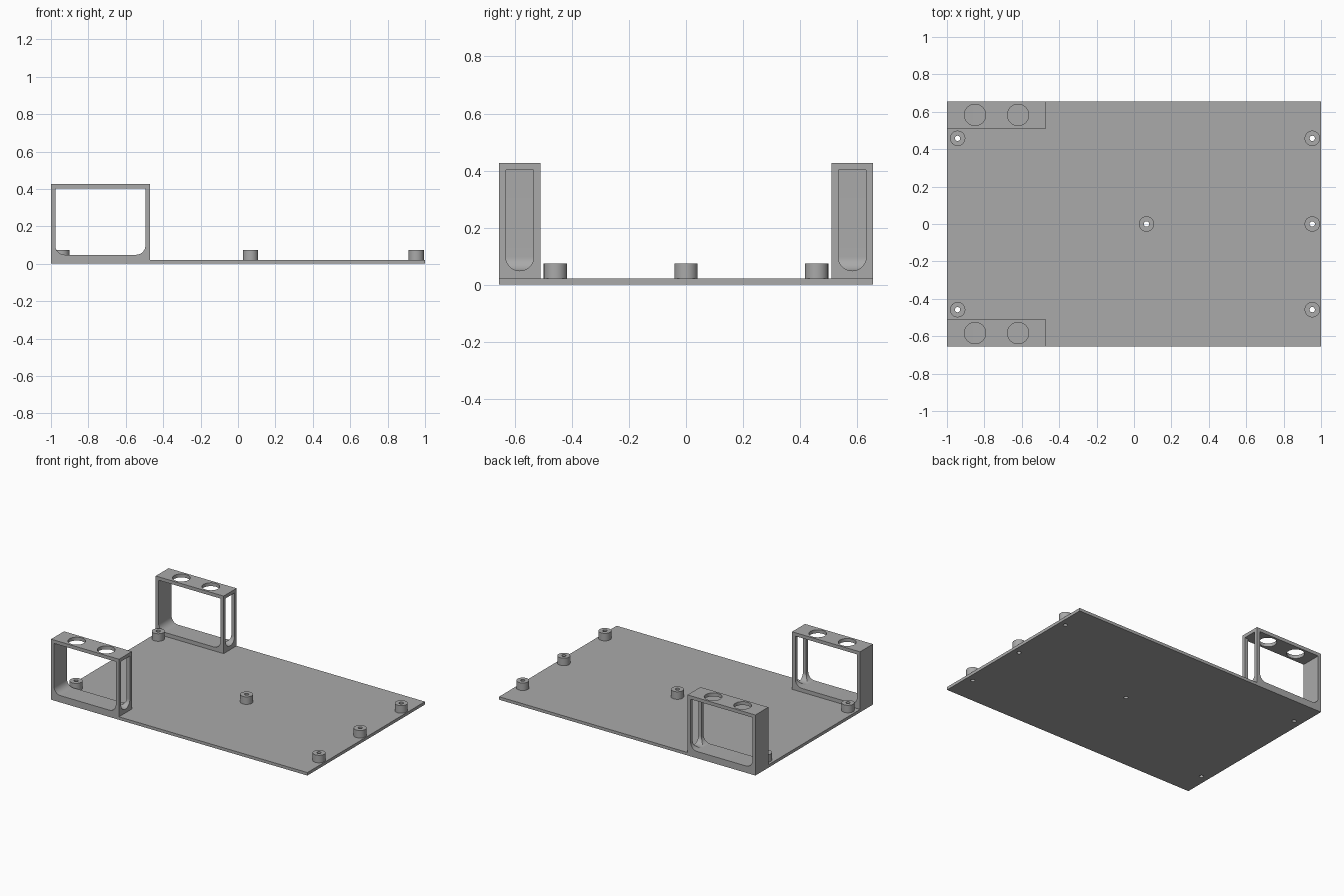
import bpy, bmesh
from math import sin, cos, pi, radians
from mathutils import Vector

cube = bpy.data.objects.get("Cube")
if cube:
    bpy.data.objects.remove(cube, do_unlink=True)

grey = bpy.data.materials.new("plain_grey")
grey.use_nodes = True
colour = (0.4, 0.4, 0.4, 1)
grey.diffuse_color = colour
grey.node_tree.nodes["Principled BSDF"].inputs["Base Color"].default_value = colour

HALF_Y = 0.655
BOARD_TOP = 0.021
POST_TOP = 0.074
TOP = 0.427


def prism(name, points, direction):
    """Extrude a closed outline of 3D points along a direction."""
    bm = bmesh.new()
    face = bm.faces.new([bm.verts.new(p) for p in points])
    geom = bmesh.ops.extrude_face_region(bm, geom=[face])["geom"]
    moved = [g for g in geom if isinstance(g, bmesh.types.BMVert)]
    bmesh.ops.translate(bm, verts=moved, vec=Vector(direction))
    bmesh.ops.recalc_face_normals(bm, faces=bm.faces[:])
    mesh = bpy.data.meshes.new(name)
    bm.to_mesh(mesh)
    bm.free()
    mesh.materials.append(grey)
    obj = bpy.data.objects.new(name, mesh)
    bpy.context.collection.objects.link(obj)
    return obj


def box(name, x0, x1, y0, y1, z0, z1):
    return prism(name, [(x0, y0, z0), (x1, y0, z0), (x1, y1, z0), (x0, y1, z0)],
                 (0, 0, z1 - z0))


def cylinder(name, x, y, r, z0, z1, sides=48):
    ring = [2 * pi * i / sides for i in range(sides)]
    return prism(name, [(x + r * cos(a), y + r * sin(a), z0) for a in ring],
                 (0, 0, z1 - z0))


def rounded_window(u0, u1, z0, z1, r, steps=12):
    """Rectangle whose two lower corners are rounded, as (u, z) pairs."""
    quarter = [pi / 2 * i / steps for i in range(steps + 1)]
    left = [(u0 + r - r * cos(a), z0 + r - r * sin(a)) for a in quarter]
    right = [(u1 - r + r * sin(a), z0 + r - r * cos(a)) for a in quarter]
    return left + right + [(u1, z1), (u0, z1)]


def cut(obj, cutters):
    """Subtract the cutters, bake the result and remove them."""
    for c in cutters:
        c.hide_render = True
        mod = obj.modifiers.new("cut", "BOOLEAN")
        mod.operation, mod.solver, mod.object = "DIFFERENCE", "EXACT", c
    graph = bpy.context.evaluated_depsgraph_get()
    mesh = bpy.data.meshes.new_from_object(obj.evaluated_get(graph))
    obj.modifiers.clear()
    obj.data = mesh
    for c in cutters:
        bpy.data.objects.remove(c, do_unlink=True)


def smooth(obj):
    bpy.ops.object.select_all(action="DESELECT")
    obj.select_set(True)
    bpy.context.view_layer.objects.active = obj
    bpy.ops.object.shade_smooth_by_angle(angle=radians(30))


# Drilled base board with hollow standoffs
posts = [(x, y) for x in (-0.943, 0.953) for y in (-0.458, 0.458)]
posts += [(0.953, 0), (0.067, 0)]
board = box("base_board", -1, 1, -HALF_Y, HALF_Y, 0, BOARD_TOP)
cut(board, [cylinder("drill", x, y, 0.014, -0.1, 0.2) for x, y in posts])
smooth(board)
for i, (x, y) in enumerate(posts):
    post = cylinder(f"standoff_{i + 1}", x, y, 0.041, BOARD_TOP, POST_TOP)
    cut(post, [cylinder("drill", x, y, 0.014, -0.1, 0.2)])
    smooth(post)

# Upright frames: open front to back, slotted on the inner end, holes on top
for name, side in (("front_frame", -1), ("back_frame", 1)):
    mid = side * 0.583
    frame = box(name, -1, -0.47, mid - 0.072, mid + 0.072, BOARD_TOP, TOP)
    window = rounded_window(-0.977, -0.495, 0.048, 0.403, 0.05)
    slot = rounded_window(mid - 0.049, mid + 0.049, 0.0485, 0.4025, 0.0488)
    cutters = [
        prism("window_cutter", [(u, mid - 0.2, z) for u, z in window], (0, 0.4, 0)),
        prism("slot_cutter", [(-0.6, u, z) for u, z in slot], (0.3, 0, 0)),
    ]
    cutters += [cylinder("hole_cutter", x, mid, 0.057, 0.3, 0.5) for x in (-0.85, -0.62)]
    cut(frame, cutters)
    smooth(frame)
